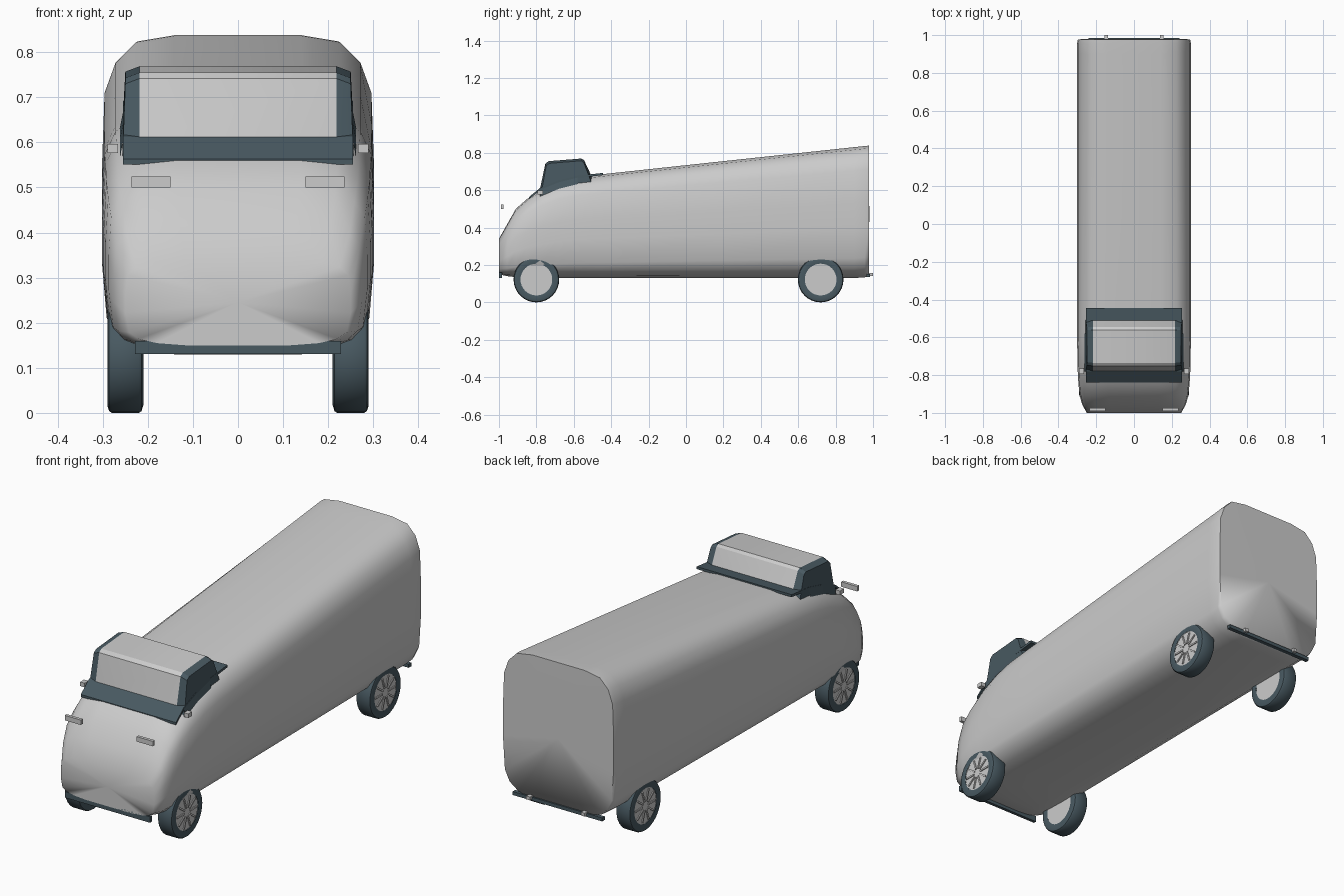
import bpy, bmesh, math
from mathutils import Matrix

if "Cube" in bpy.data.objects:
    bpy.data.objects.remove(bpy.data.objects["Cube"])


def material(name, rgb):
    m = bpy.data.materials.new(name)
    m.diffuse_color = (*rgb, 1)
    m.use_nodes = True
    m.node_tree.nodes["Principled BSDF"].inputs["Base Color"].default_value = m.diffuse_color
    return m


SILVER = material("silver paint", (0.60, 0.60, 0.60))
SLATE = material("dark slate", (0.065, 0.10, 0.12))


def finish(name, bm, mats, angle=None):
    bmesh.ops.recalc_face_normals(bm, faces=bm.faces)
    me = bpy.data.meshes.new(name)
    bm.to_mesh(me)
    bm.free()
    for m in mats:
        me.materials.append(m)
    ob = bpy.data.objects.new(name, me)
    bpy.context.collection.objects.link(ob)
    if angle:
        bpy.ops.object.select_all(action='DESELECT')
        ob.select_set(True)
        bpy.context.view_layer.objects.active = ob
        bpy.ops.object.shade_smooth_by_angle(angle=math.radians(angle))
    return ob


def box(name, lo, hi, mat):
    bm = bmesh.new()
    bmesh.ops.create_cube(bm, size=1)
    for v in bm.verts:
        v.co = [(a + b) / 2 + c * (b - a) for a, b, c in zip(lo, hi, v.co)]
    return finish(name, bm, [mat])


def loft(bm, rings, closed=True):
    """Skin a list of point rings, return the vertex rings."""
    vr = [[bm.verts.new(p) for p in r] for r in rings]
    n = len(vr[0])
    for a, b in zip(vr, vr[1:]):
        for i in range(n if closed else n - 1):
            j = (i + 1) % n
            bm.faces.new((a[i], a[j], b[j], b[i]))
    return vr


# Body: rounded section lofted along the length
HALF = [(0.47, 0), (0.72, 0.025), (0.88, 0.075), (0.965, 0.15), (1, 0.38), (1, 0.58),
        (0.98, 0.82), (0.90, 0.915), (0.75, 0.98), (0.47, 1)]
SECTION = HALF + [(-x, z) for x, z in reversed(HALF)]
# y, half width, bottom, top
STATIONS = [(-1.0, 0.25, 0.15, 0.34), (-0.955, 0.275, 0.14, 0.42), (-0.91, 0.287, 0.135, 0.50),
            (-0.85, 0.294, 0.132, 0.553), (-0.78, 0.298, 0.13, 0.60), (-0.68, 0.30, 0.13, 0.645),
            (-0.58, 0.302, 0.13, 0.67), (-0.45, 0.302, 0.13, 0.685), (0.2, 0.302, 0.13, 0.755),
            (0.90, 0.302, 0.13, 0.83), (0.955, 0.302, 0.134, 0.836), (0.978, 0.297, 0.14, 0.838)]
bm = bmesh.new()
rings = loft(bm, [[(w * x, y, b + (t - b) * z) for x, z in SECTION] for y, w, b, t in STATIONS])
for ring, y, z in ((rings[0], -1.0, 0.245), (rings[-1], 0.98, 0.47)):
    c = bm.verts.new((0, y, z))
    for i in range(len(ring)):
        bm.faces.new((ring[i], ring[(i + 1) % len(ring)], c))
finish("body", bm, [SILVER], 75)

# Cab skirt: dark sheet that follows the roof line
bm = bmesh.new()
line = [(-0.84, 0.563), (-0.78, 0.612), (-0.68, 0.652), (-0.58, 0.677), (-0.445, 0.692)]
rings = loft(bm, [[(-0.255, y, z - 0.012), (0.255, y, z - 0.012), (0.255, y, z), (-0.255, y, z)]
                  for y, z in line])
bm.faces.new(rings[0])
bm.faces.new(rings[-1])
finish("cab_skirt", bm, [SLATE])

# Cab canopy: light shell over the front, top and back, dark flared sides
PROFILE = [(-0.782, 0.60), (-0.752, 0.742), (-0.735, 0.755), (-0.56, 0.769), (-0.545, 0.76),
           (-0.505, 0.675)]
bm = bmesh.new()
rows = []
for s in (-1, 1):
    outer = [(s * (0.256 if z < 0.7 else 0.25), y * 0.97 - 0.018, z - (0.012 if z > 0.7 else 0.03))
             for y, z in PROFILE]
    inner = [(s * 0.218, y, z) for y, z in PROFILE]
    rows += [outer, inner] if s < 0 else [inner, outer]
vr = loft(bm, rows, closed=False)
bm.faces.new(vr[0])
bm.faces.new(vr[-1])
bm.faces.ensure_lookup_table()
for f in bm.faces:
    f.material_index = 0 if max(abs(v.co.x) for v in f.verts) < 0.22 else 1
finish("cab_canopy", bm, [SILVER, SLATE], 30)

# Side aprons joining the skirt to the body flanks
for side, s in (("right", 1), ("left", -1)):
    bm = bmesh.new()
    loft(bm, [[(s * 0.253, y, z), (s * 0.262, y, z - 0.045)] for y, z in line[1:4]], closed=False)
    finish(f"cab_apron_{side}", bm, [SLATE])


# Wheels: revolved tyre, flat hub disc and raised spokes
def wheel(name, s, y, r=0.122, n=32):
    def place(x, rad, a):
        return (s * x, y + rad * math.cos(a), r + rad * math.sin(a))

    angles = [2 * math.pi * i / n for i in range(n)]
    bm = bmesh.new()
    prof = [(0.213, 0.085), (0.210, 0.105), (0.214, 0.118), (0.220, r), (0.280, r),
            (0.286, 0.118), (0.290, 0.105), (0.287, 0.085)]
    loft(bm, [[place(x, q, a) for a in angles] for x, q in prof])
    finish(name + "_tyre", bm, [SLATE], 35)

    bm = bmesh.new()
    rings = loft(bm, [[place(x, 0.0855, a) for a in angles] for x in (0.214, 0.285)])
    for ring in rings:
        bm.faces.new(ring)
    for k in range(10):
        m = (Matrix.Translation((s * 0.286, y, r))
             @ Matrix.Rotation(2 * math.pi * k / 10, 4, 'X')
             @ Matrix.Translation((0, 0.05, 0)) @ Matrix.Diagonal((0.007, 0.055, 0.008, 1)))
        bmesh.ops.create_cube(bm, size=1, matrix=m)
    finish(name + "_hub", bm, [SILVER])


for side, s in (("right", 1), ("left", -1)):
    wheel(f"front_wheel_{side}", s, -0.80)
    wheel(f"rear_wheel_{side}", s, 0.72)

    def pair(name, x0, x1, y0, y1, z0, z1, mat):
        xs = sorted((s * x0, s * x1))
        box(f"{name}_{side}", (xs[0], y0, z0), (xs[1], y1, z1), mat)

    # Small fittings on both sides
    pair("headlight", 0.15, 0.236, -0.99, -0.975, 0.50, 0.524, SILVER)
    pair("mirror", 0.266, 0.290, -0.795, -0.765, 0.577, 0.597, SILVER)
    pair("exhaust", 0.137, 0.157, 0.97, 1.0, 0.142, 0.158, SILVER)

# Bumpers
box("front_bumper", (-0.228, -1.0, 0.131), (0.228, -0.985, 0.16), SLATE)
box("rear_bumper", (-0.24, 0.965, 0.135), (0.24, 0.985, 0.152), SLATE)
